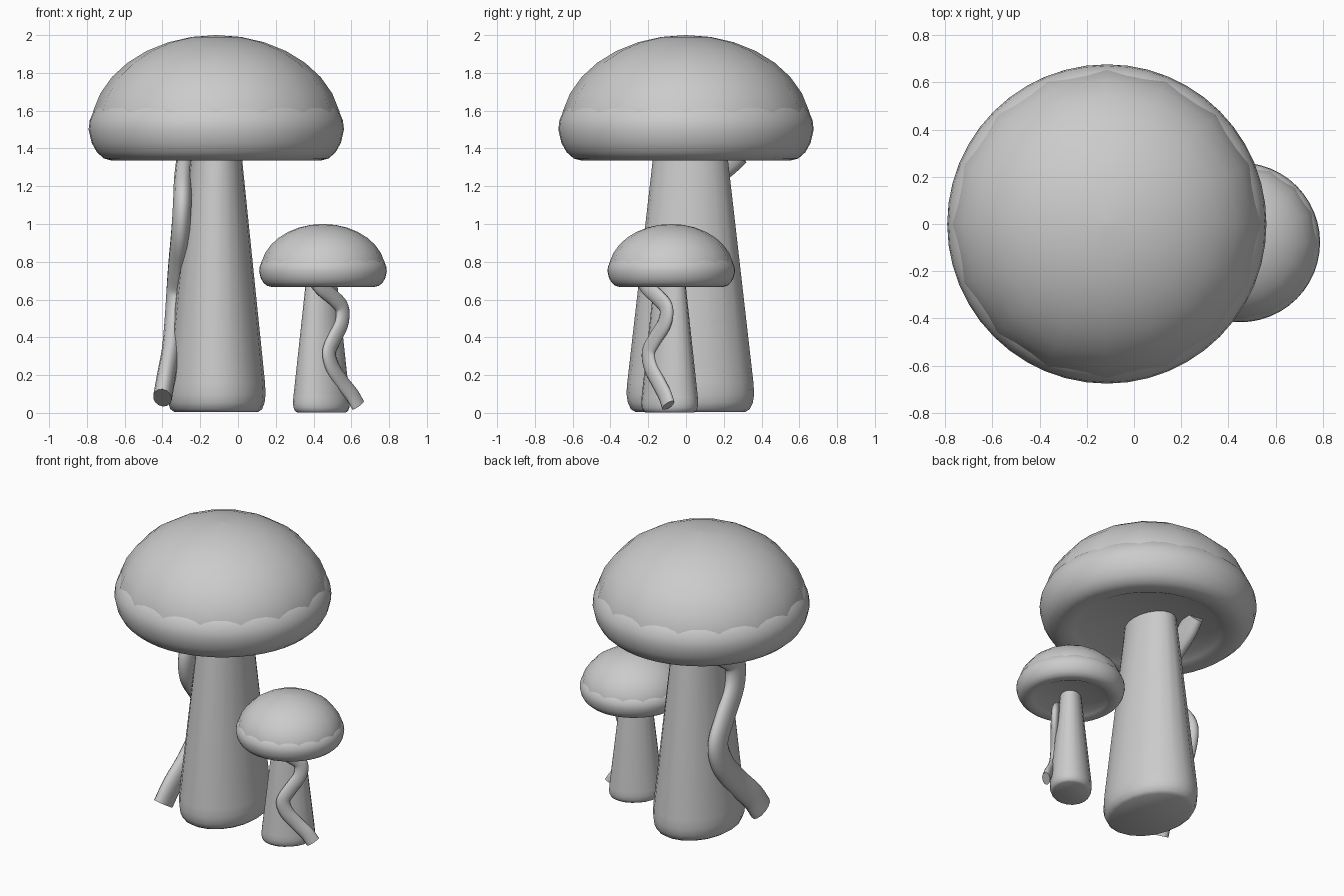
import bpy, bmesh
from math import sin, cos, pi, radians
from mathutils import Vector, Matrix

if "Cube" in bpy.data.objects:
    bpy.data.objects.remove(bpy.data.objects["Cube"])


def finish(name, bm, place, angle):
    bmesh.ops.recalc_face_normals(bm, faces=bm.faces)
    bm.transform(place)
    me = bpy.data.meshes.new(name)
    bm.to_mesh(me)
    bm.free()
    ob = bpy.data.objects.new(name, me)
    bpy.context.collection.objects.link(ob)
    bpy.context.view_layer.objects.active = ob
    ob.select_set(True)
    bpy.ops.object.shade_smooth_by_angle(angle=radians(angle))
    ob.select_set(False)


def bridge(bm, rings, ends=True):
    n = len(rings[0])
    for a, b in zip(rings, rings[1:]):
        for i in range(n):
            j = (i + 1) % n
            bm.faces.new((a[i], a[j], b[j], b[i]))
    if ends:
        bm.faces.new(rings[0])
        bm.faces.new(rings[-1])


def lathe(name, profile, n, place, angle=40):
    # profile rows: x radius, y radius, height
    bm = bmesh.new()
    rings = [[bm.verts.new((rx * cos(2 * pi * i / n), ry * sin(2 * pi * i / n), z))
              for i in range(n)] for rx, ry, z in profile]
    bridge(bm, rings)
    finish(name, bm, place, angle)


def spline(pts, steps):
    p = [Vector(q) for q in pts]
    p = [2 * p[0] - p[1]] + p + [2 * p[-1] - p[-2]]
    out = []
    for k in range(1, len(p) - 2):
        a, b, c, d = p[k - 1:k + 3]
        for s in range(steps):
            t = s / steps
            out.append(0.5 * (2 * b + (c - a) * t + (2 * a - 5 * b + 4 * c - d) * t * t
                              + (3 * b - a - 3 * c + d) * t ** 3))
    return out + [p[-2]]


def vine(name, pts, wide, thick, place):
    # flattened tube swept along a wavy path down the stem
    path = spline(pts, 5)
    bm = bmesh.new()
    rings = []
    for k, c in enumerate(path):
        t = (path[min(k + 1, len(path) - 1)] - path[max(k - 1, 0)]).normalized()
        side = t.cross(Vector((-1, 0, 0))).normalized()
        out = side.cross(t).normalized()
        rings.append([bm.verts.new(c + side * wide * cos(2 * pi * i / 14)
                                   + out * thick * sin(2 * pi * i / 14)) for i in range(14)])
    bridge(bm, rings)
    finish(name, bm, place, 50)


def mushroom(prefix, place):
    # tapering oval stem with a rounded foot
    lathe(prefix + "_stem",
          [(.222, .29, .005), (.243, .315, .02), (.256, .331, .055), (.261, .338, .10),
           (.258, .334, .16), (.137, .199, 1.34), (.13, .19, 1.42)],
          20, place @ Matrix.Translation((0, .023, 0)))
    # thick rounded cap rim with a recessed underside
    rim = [(.001, 1.375), (.42, 1.37), (.46, 1.35), (.50, 1.338), (.55, 1.335), (.595, 1.347),
           (.632, 1.38), (.66, 1.43), (.676, 1.50), (.67, 1.55), (.648, 1.60), (.60, 1.65),
           (.40, 1.70), (.001, 1.72)]
    lathe(prefix + "_cap_rim", [(r, r, z) for r, z in rim], 48, place, 60)
    # 16-sided dome, its corners breaking through the rim as scallops
    dome = [(.6 * .001 + .664 * cos(a), 1.5 + .5 * sin(a))
            for a in [pi / 2 * k / 8 for k in range(8)]] + [(.001, 2.0)]
    lathe(prefix + "_cap_dome", [(r, r, z) for r, z in dome], 16, place, 60)
    # climbing vine
    vine(prefix + "_vine",
         [(-.155, .26, 1.39), (-.165, .17, 1.31), (-.175, .02, 1.22), (-.18, -.105, 1.11),
          (-.19, -.09, .95), (-.205, .04, .78), (-.215, .125, .64), (-.225, .08, .48),
          (-.24, -.05, .32), (-.265, -.17, .19), (-.285, -.24, .08)],
         .088, .05, place)


mushroom("large_mushroom", Matrix.Translation((-.115, 0, 0)))
mushroom("small_mushroom", Matrix.Translation((.45, -.078, 0))
         @ Matrix.Rotation(radians(135), 4, 'Z') @ Matrix.Scale(.5, 4))
